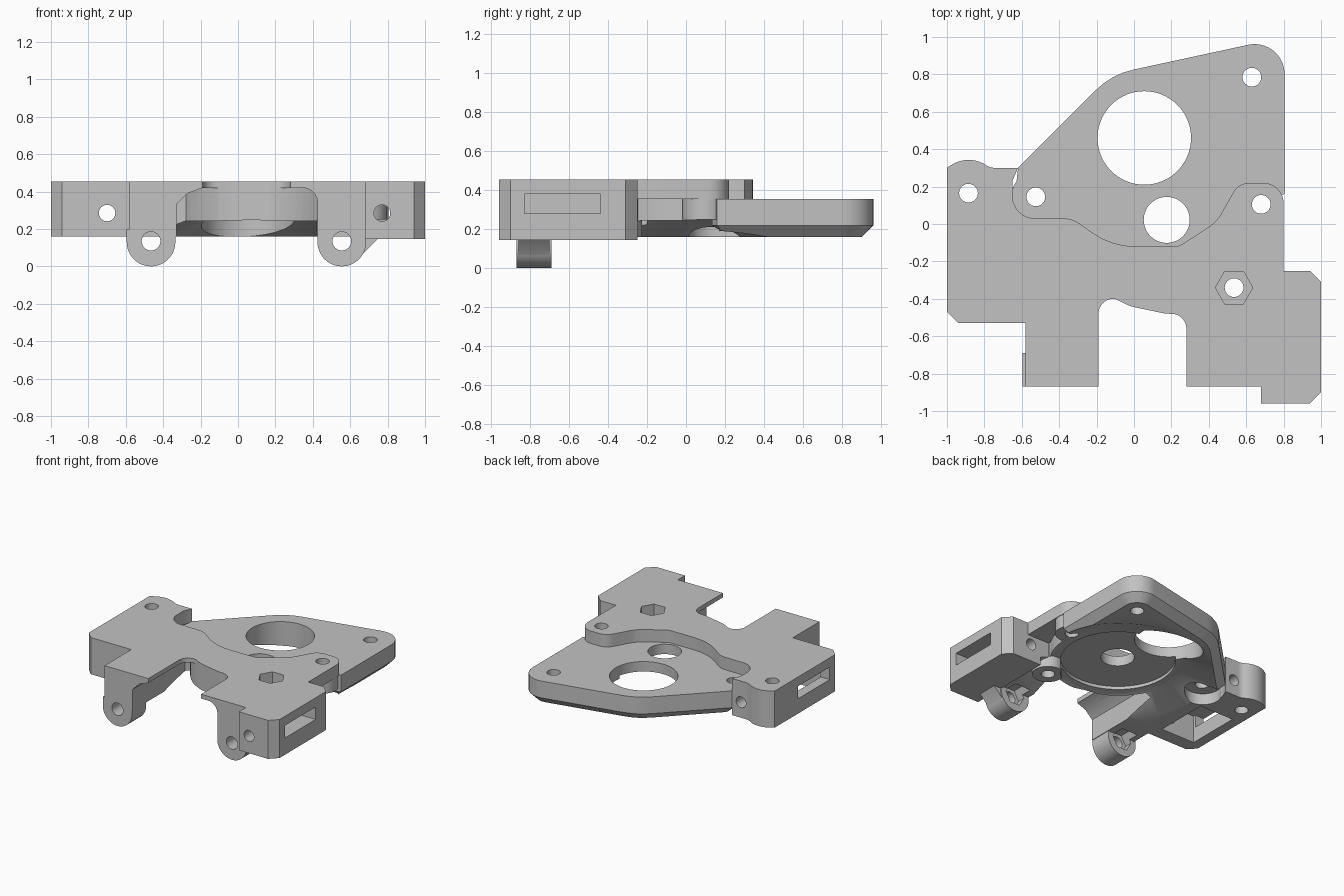
import bpy
import bmesh
import math
from mathutils import Vector

default_cube = bpy.data.objects.get("Cube")
if default_cube:
    bpy.data.objects.remove(default_cube, do_unlink=True)

grey = bpy.data.materials.new("plain grey")
colour = (0.54, 0.54, 0.54, 1)
grey.use_nodes = True
grey.diffuse_color = colour
grey.node_tree.nodes["Principled BSDF"].inputs["Base Color"].default_value = colour


def rounded(corners):
    """Outline from (x, y) or (x, y, fillet radius) corners."""
    out = []
    for i, c in enumerate(corners):
        p = Vector(c[:2])
        if len(c) == 2:
            out.append(p)
            continue
        a = Vector(corners[i - 1][:2]) - p
        b = Vector(corners[(i + 1) % len(corners)][:2]) - p
        limit = min(a.length, b.length) * 0.95
        a.normalize()
        b.normalize()
        half = a.angle(b) / 2
        reach = min(c[2] / math.tan(half), limit)
        radius = reach * math.tan(half)
        centre = p + (a + b).normalized() * (radius / math.sin(half))
        start = p + a * reach - centre
        turn = start.angle_signed(p + b * reach - centre)
        steps = max(2, round(abs(turn) / math.radians(8)))
        for k in range(steps + 1):
            t = -turn * k / steps
            out.append(centre + Vector((start.x * math.cos(t) - start.y * math.sin(t),
                                        start.x * math.sin(t) + start.y * math.cos(t))))
    return out


def circle(x, y, r, n=48):
    return [(x + r * math.cos(math.tau * k / n), y + r * math.sin(math.tau * k / n))
            for k in range(n)]


def box(x0, x1, y0, y1):
    return [(x0, y0), (x1, y0), (x1, y1), (x0, y1)]


def prism(name, outline, lo, hi, axis="z", chamfer=0):
    """Extrude an outline along z, or an (x, z) outline along y."""
    bm = bmesh.new()
    place = (lambda p, h: (p[0], p[1], h)) if axis == "z" else (lambda p, h: (p[0], h, p[1]))
    low = [bm.verts.new(place(p, lo)) for p in outline]
    high = [bm.verts.new(place(p, hi)) for p in outline]
    base = bm.faces.new(low)
    bm.faces.new(high)
    for i in range(len(low)):
        bm.faces.new((low[i - 1], low[i], high[i], high[i - 1]))
    bmesh.ops.recalc_face_normals(bm, faces=bm.faces)
    if chamfer:
        bmesh.ops.bevel(bm, geom=list(base.edges), offset=chamfer, segments=1,
                        affect="EDGES", profile=0.5)
    mesh = bpy.data.meshes.new(name)
    bm.to_mesh(mesh)
    bm.free()
    mesh.materials.append(grey)
    ob = bpy.data.objects.new(name, mesh)
    bpy.context.collection.objects.link(ob)
    return ob


def combine(target, other, operation):
    mod = target.modifiers.new("combine", "BOOLEAN")
    mod.operation = operation
    mod.solver = "EXACT"
    mod.object = other
    bpy.context.view_layer.objects.active = target
    bpy.ops.object.modifier_apply(modifier=mod.name)
    bpy.data.objects.remove(other, do_unlink=True)


def add(outline, lo, hi, axis="z", chamfer=0):
    combine(body, prism("addition", outline, lo, hi, axis, chamfer), "UNION")


def cut(outline, lo, hi, axis="z"):
    combine(body, prism("cutter", outline, lo, hi, axis), "DIFFERENCE")


TOP, PLATE_TOP, RAISED, BASE = 0.455, 0.355, 0.25, 0.16
SHAFT = (0.17, 0.02)

# Carriage body with its arms, side blocks and stepped rear edge
body = prism("mount_body", rounded([
    (-1, 0.3), (-0.88, 0.38, 0.17), (-0.77, 0.3, 0.08), (-0.62, 0.3),
    (-0.65, 0.23), (-0.65, 0.03, 0.12), (-0.33, 0.03, 0.15), (-0.12, -0.12, 0.4),
    (0.24, -0.12, 0.1), (0.44, 0.01, 0.2), (0.56, 0.22, 0.1), (0.8, 0.22, 0.11),
    (0.8, -0.25), (0.94, -0.25), (1, -0.31), (1, -0.9), (0.94, -0.96), (0.68, -0.96),
    (0.68, -0.87), (0.28, -0.87), (0.28, -0.48, 0.08), (0.17, -0.48, 0.2),
    (-0.02, -0.44, 0.2), (-0.1, -0.4), (-0.19, -0.4, 0.08), (-0.19, -0.87),
    (-0.58, -0.87), (-0.58, -0.53), (-0.94, -0.53), (-1, -0.47)]), BASE, TOP)

# Arched undercut between the arms, stopping at the round cup
under = prism("undercut", rounded([
    (-0.33, 0.1), (-0.33, 0.33), (-0.27, 0.39), (-0.19, 0.42),
    (0.425, 0.42, 0.08), (0.425, 0.1)]), -1, -0.2, "y")
combine(under, prism("cup_core", circle(*SHAFT, 0.5, 72), 0, 0.6), "DIFFERENCE")
combine(body, under, "DIFFERENCE")

# Gap under the edge beside the front block
gap = prism("edge_gap", box(0.6, 0.9, -0.25, 0.17), 0.1, PLATE_TOP)
combine(gap, prism("cup_core", circle(*SHAFT, 0.5, 72), 0, 0.6), "DIFFERENCE")
combine(body, gap, "DIFFERENCE")

# Rear plate with chamfered underside
add(rounded([
    (-0.62, 0.3), (-0.12, 0.8, 0.4), (0.805, 1.0, 0.16), (0.805, 0.16), (0.62, 0.1),
    (0.5, -0.2), (-0.25, -0.2), (-0.5, -0.1), (-0.64, 0.12)]),
    BASE, PLATE_TOP, chamfer=0.06)
add(circle(-0.53, 0.15, 0.125), RAISED, PLATE_TOP)

# Conical relief of the underside around the cup
bpy.ops.mesh.primitive_cone_add(vertices=72, radius1=0.724, radius2=0.484, depth=0.1,
                                location=(*SHAFT, 0.2))
combine(body, bpy.context.object, "DIFFERENCE")
cut(circle(-0.53, 0.15, 0.135), 0.1, RAISED)

# Screw bosses
add(circle(0.68, 0.1, 0.118), RAISED, 0.4)
add(circle(0.535, -0.34, 0.115), BASE, 0.4)

# Deeper base of the front block
add([(0.68, -0.96), (0.94, -0.96), (1, -0.9), (1, -0.31), (0.94, -0.25), (0.68, -0.25)],
    0.145, 0.3)

# Hinge lugs under the arms
for x in (-0.465, 0.555):
    arc = [(x + 0.13 * math.cos(t), 0.13 + 0.13 * math.sin(t))
           for t in (math.pi * (1 + k / 24) for k in range(25))]
    add(arc + [(x + 0.13, 0.2), (x - 0.13, 0.2)], -0.87, -0.69, "y")
add([(0.67, 0.07), (0.75, 0.15), (0.75, 0.2), (0.67, 0.2)], -0.86, -0.7, "y")
for x in (-0.465, 0.555):
    cut(circle(x, 0.135, 0.05, 32), -0.95, -0.6, "y")
    cut(circle(x, 0.135, 0.085, 6), -0.75, -0.6, "y")

# Motor bore, shaft hole and cup recess
cut(circle(*SHAFT, 0.42, 72), 0.1, 0.275)
cut(circle(0.055, 0.46, 0.25, 72), 0.1, 0.6)
cut(circle(0.175, 0.022, 0.123), 0.1, 0.37)

# Vertical screw holes and hexagonal nut trap
for x, y in ((-0.885, 0.165), (-0.525, 0.145), (0.63, 0.785), (0.68, 0.105), (0.535, -0.34)):
    cut(circle(x, y, 0.05, 32), 0, 0.6)
cut(circle(0.535, -0.34, 0.1, 6), 0.36, 0.6)

# Rod holes running front to back
cut(circle(-0.7, 0.285, 0.044, 32), -0.7, 0.5, "y")
cut(circle(0.77, 0.285, 0.044, 32), -1.1, -0.2, "y")

# Side slots and the pocket open below
cut(box(0.83, 1.1, -0.83, -0.44), 0.28, 0.38)
cut(box(-1.1, -0.8, -0.4, 0.0), 0.28, 0.38)
cut(box(-0.92, -0.62, -0.42, 0.02), 0.1, 0.38)

# Smooth curved walls, keep hard edges
bpy.ops.object.select_all(action="DESELECT")
body.select_set(True)
bpy.context.view_layer.objects.active = body
bpy.ops.object.shade_smooth_by_angle(angle=math.radians(25))
